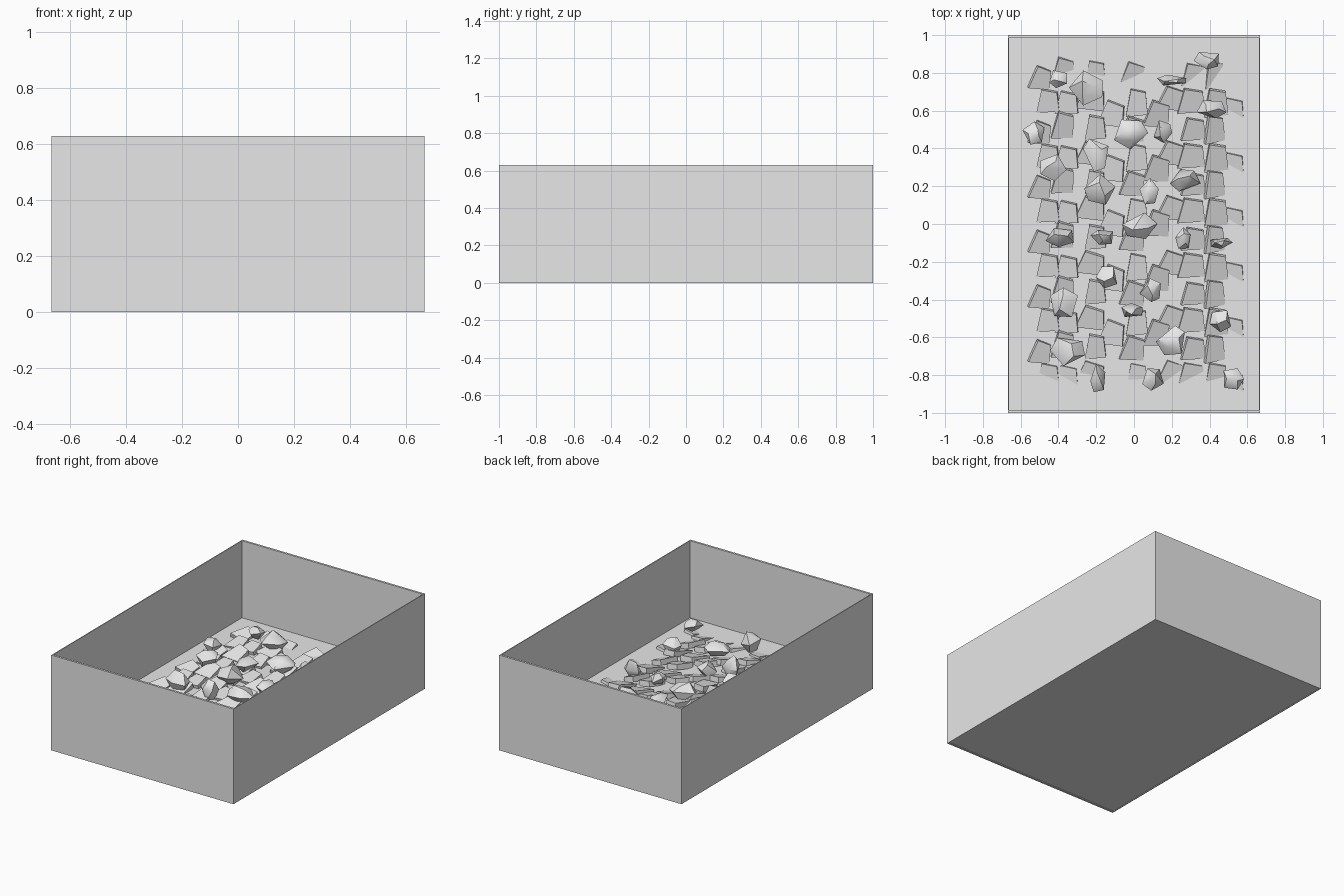
import bpy, bmesh, math, random
from mathutils import Vector, Euler

random.seed(7)
cube = bpy.data.objects.get("Cube")
if cube:
    bpy.data.objects.remove(cube, do_unlink=True)

HALF_X, HALF_Y, HEIGHT, FLOOR = 0.667, 1.0, 0.63, 0.12
SIDE, END = 0.006, 0.014

grey = bpy.data.materials.new("plain grey")
grey.use_nodes = True
grey.diffuse_color = (0.8, 0.8, 0.8, 1)
grey.node_tree.nodes["Principled BSDF"].inputs["Base Color"].default_value = grey.diffuse_color


def finish(name, bm, smooth=False):
    """Turn a bmesh into a named grey object."""
    bmesh.ops.recalc_face_normals(bm, faces=bm.faces)
    mesh = bpy.data.meshes.new(name)
    bm.to_mesh(mesh)
    bm.free()
    mesh.materials.append(grey)
    obj = bpy.data.objects.new(name, mesh)
    bpy.context.collection.objects.link(obj)
    if smooth:
        bpy.ops.object.select_all(action='DESELECT')
        obj.select_set(True)
        bpy.context.view_layer.objects.active = obj
        bpy.ops.object.shade_smooth_by_angle(angle=math.radians(40))
    return obj


def box(name, low, high):
    low, high = Vector(low), Vector(high)
    bm = bmesh.new()
    bmesh.ops.create_cube(bm, size=1)
    for v in bm.verts:
        v.co = (low + high) / 2 + v.co * (high - low)
    return finish(name, bm)


def hull(bm, points):
    """Add one convex stone to the bmesh."""
    verts = [bm.verts.new(p) for p in points]
    bmesh.ops.convex_hull(bm, input=verts)
    for v in verts:
        if v.is_valid and not v.link_faces:
            bm.verts.remove(v)


# Open tray: floor slab, two long walls, two end walls
box("tray_floor", (-HALF_X + SIDE, -HALF_Y + END, 0.004), (HALF_X - SIDE, HALF_Y - END, FLOOR))
for name, s in (("left", 1), ("right", -1)):
    xs = sorted((s * HALF_X, s * (HALF_X - SIDE)))
    box(name + "_wall", (xs[0], -HALF_Y, 0), (xs[1], HALF_Y, HEIGHT))
for name, s in (("back", 1), ("front", -1)):
    ys = sorted((s * HALF_Y, s * (HALF_Y - END)))
    box(name + "_wall", (-HALF_X + SIDE, ys[0], 0), (HALF_X - SIDE, ys[1], HEIGHT))

# Bed of half-buried tilted slabs, one motif repeated along the length
motif = ((-.45, .65), (-.35, .64), (-.49, .48), (-.37, .52), (-.22, .66), (-.2, .51),
         (-.11, .58), (.02, .64), (0, .5), (.13, .58), (.21, .66), (.32, .5),
         (.31, .65), (.44, .64), (.43, .5), (.53, .6))
shapes = []
for x, y in motif:
    w, d = random.uniform(.05, .07), random.uniform(.06, .08)
    outline = [(-w * 1.15, -d), (w, -d * .8), (w * .75, d * .8), (-w * .7, d)]
    tilt = Euler((random.uniform(.1, .3), random.uniform(-.12, .3), random.uniform(-.25, .15)))
    shapes.append((outline, tilt))
bm = bmesh.new()
for row in range(-5, 2):
    for (x, y), (outline, tilt) in zip(motif, shapes):
        cy = y + row * .29
        if abs(cy) > .86:
            continue
        sink = .025 if abs(cy) > .78 or abs(x) > .5 else 0
        centre = Vector((x, cy, FLOOR + .012 - sink))
        hull(bm, [centre + tilt.to_matrix() @ Vector((px, py, h))
                  for px, py in outline for h in (-.02, .015)])
finish("buried_slabs", bm, True)

# Loose angular stones lying on the bed: x, y, half width, half depth
stones = ((-.4, .77, .05, .05), (-.25, .72, .09, .09), (-.53, .48, .06, .06),
          (-.02, .48, .09, .08), (.15, .49, .05, .06), (.2, .76, .08, .03),
          (.41, .61, .08, .05), (.39, .87, .07, .05), (-.43, .3, .07, .07),
          (-.2, .37, .07, .09), (-.18, .18, .08, .08), (.08, .17, .05, .07),
          (.27, .23, .08, .06), (.03, -.01, .09, .07), (-.39, -.07, .08, .05),
          (-.16, -.07, .07, .04), (.26, -.08, .04, .06), (.46, -.1, .06, .03),
          (-.14, -.28, .06, .06), (.09, -.35, .06, .06), (-.37, -.42, .08, .08),
          (-.01, -.46, .06, .04), (.46, -.51, .06, .06), (.2, -.62, .08, .08),
          (-.35, -.67, .09, .08), (-.19, -.82, .04, .08), (.1, -.82, .06, .06),
          (.52, -.82, .06, .06))
bm = bmesh.new()
for x, y, w, d in stones:
    tall = random.uniform(.045, .065)
    centre = Vector((x, y, FLOOR + .055))
    turn = random.uniform(0, math.tau)
    points = []
    for level, reach, count in ((-.9, .55, 3), (.1, 1.05, 5), (.9, .5, 3)):
        for i in range(count):
            a = turn + level + math.tau * (i + random.uniform(-.25, .25)) / count
            h = level + random.uniform(-.3, .3)
            points.append(centre + Vector((w * reach * math.cos(a), d * reach * math.sin(a), tall * h)))
    hull(bm, points)
finish("loose_stones", bm, True)
